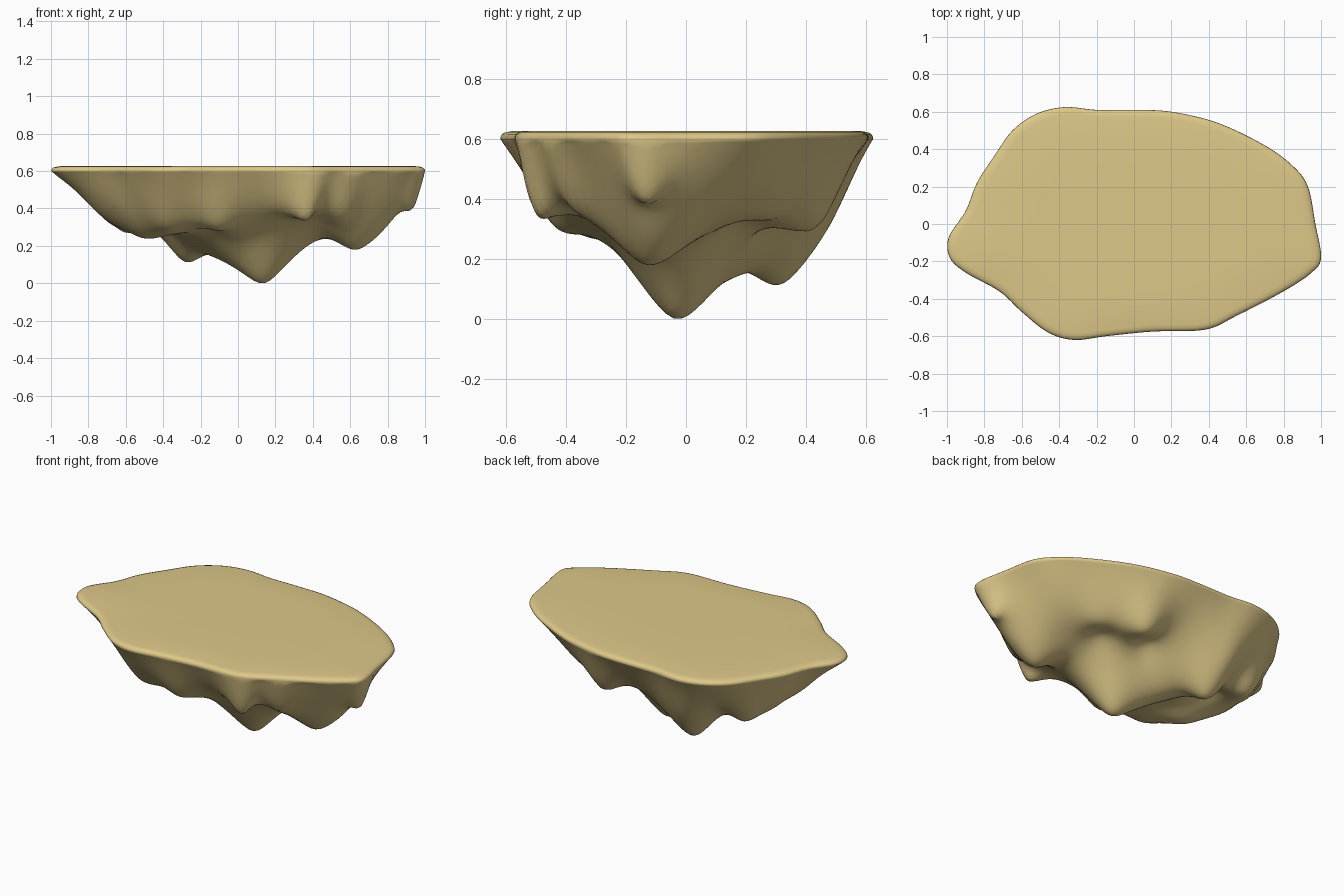
import bpy, bmesh, math
from mathutils import Vector

if "Cube" in bpy.data.objects:
    bpy.data.objects.remove(bpy.data.objects["Cube"])

# Plan outline of the flat top (counter-clockwise)
RIM = [(1.0, -.18), (.97, 0), (.93, .2), (.85, .31), (.7, .42), (.45, .54), (.2, .6), (0, .61),
       (-.2, .61), (-.37, .625), (-.52, .59), (-.65, .5), (-.75, .36), (-.84, .22), (-.9, .07),
       (-.99, -.07), (-.985, -.18), (-.9, -.26), (-.72, -.36), (-.6, -.47), (-.46, -.58),
       (-.32, -.62), (-.15, -.6), (.1, -.575), (.38, -.565), (.55, -.49), (.8, -.36), (.95, -.26)]
RIM_Z = .6

# Hanging lobes, ridges and hollows of the underside: x, y, height
LOBES = [(.14, -.03, .0), (.02, .02, .06), (-.08, .14, .13), (-.28, .31, .115), (-.2, .22, .15),
         (.63, -.13, .18), (.47, -.1, .24), (.3, -.05, .14), (.95, -.12, .43), (.89, -.12, .385),
         (.79, -.13, .30), (.38, -.53, .43), (.4, -.45, .37), (.2, -.47, .42), (.57, -.41, .42),
         (-.5, -.15, .24), (-.62, .3, .30), (-.3, -.1, .27), (-.45, .12, .33), (-.1, -.45, .32),
         (.1, -.25, .24), (-.4, -.4, .32), (.45, -.3, .34), (.25, -.35, .34), (.74, .26, .47),
         (.27, .45, .32), (.5, .29, .34), (.62, .08, .30), (.4, .18, .33), (.15, .28, .32),
         (.02, .43, .37), (-.3, .49, .33), (-.48, .36, .34), (-.75, -.1, .38), (-.76, .17, .41),
         (-.65, -.3, .44), (-.15, -.28, .29)]


def kernel(ax, ay, bx, by):
    return math.sqrt((ax - bx) ** 2 + (ay - by) ** 2 + .004)


def solve(m):
    """Gaussian elimination on an augmented matrix."""
    n = len(m)
    for i in range(n):
        p = max(range(i, n), key=lambda r: abs(m[r][i]))
        m[i], m[p] = m[p], m[i]
        for r in range(i + 1, n):
            f = m[r][i] / m[i][i]
            for c in range(i, n + 1):
                m[r][c] -= f * m[i][c]
    out = [0] * n
    for i in reversed(range(n)):
        out[i] = (m[i][n] - sum(m[i][c] * out[c] for c in range(i + 1, n))) / m[i][i]
    return out


def smooth_loop(pts, steps):
    """Closed Catmull-Rom curve through the points."""
    out, n = [], len(pts)
    for i in range(n):
        a, b, c, d = (Vector(pts[(i + k) % n]) for k in (-1, 0, 1, 2))
        for s in range(steps):
            t = s / steps
            out.append(.5 * (2 * b + (c - a) * t + (2 * a - 5 * b + 4 * c - d) * t * t
                             + (3 * b - a - 3 * c + d) * t ** 3))
    return out


# Smooth surface through the rim and the lobes
outline = smooth_loop(RIM, 6)
points = [(p.x, p.y, RIM_Z) for p in outline[::3]] + LOBES
weights = solve([[kernel(a[0], a[1], b[0], b[1]) for b in points] + [a[2] - RIM_Z] for a in points])


def underside(x, y):
    z = RIM_Z + sum(w * kernel(x, y, p[0], p[1]) for w, p in zip(weights, points))
    return min(max(z, 0), RIM_Z)


bm = bmesh.new()
rings = []

# Underside rings from the middle out to the rim
N = 44
for k in range(1, N):
    t = 1 - (1 - k / N) ** 1.3
    rings.append([bm.verts.new((p.x * t, p.y * t, underside(p.x * t, p.y * t))) for p in outline])

# Rounded edge and flat top
for t, z in ((1, RIM_Z), (.998, .61), (.99, .618), (.97, .624), (.94, .627), (.6, .628), (.25, .628)):
    rings.append([bm.verts.new((p.x * t, p.y * t, z)) for p in outline])

M = len(outline)
for lo, hi in zip(rings, rings[1:]):
    for i in range(M):
        j = (i + 1) % M
        bm.faces.new((lo[i], lo[j], hi[j], hi[i]))
bottom = bm.verts.new((0, 0, underside(0, 0)))
top = bm.verts.new((0, 0, .628))
for i in range(M):
    j = (i + 1) % M
    bm.faces.new((bottom, rings[0][j], rings[0][i]))
    bm.faces.new((top, rings[-1][i], rings[-1][j]))
bmesh.ops.recalc_face_normals(bm, faces=bm.faces)
for f in bm.faces:
    f.smooth = True

mesh = bpy.data.meshes.new("floating_rock")
bm.to_mesh(mesh)
bm.free()
rock = bpy.data.objects.new("floating_rock", mesh)
bpy.context.collection.objects.link(rock)

sand = bpy.data.materials.new("sandy stone")
sand.diffuse_color = (.73, .58, .25, 1)
sand.use_nodes = True
sand.node_tree.nodes["Principled BSDF"].inputs["Base Color"].default_value = sand.diffuse_color
mesh.materials.append(sand)
